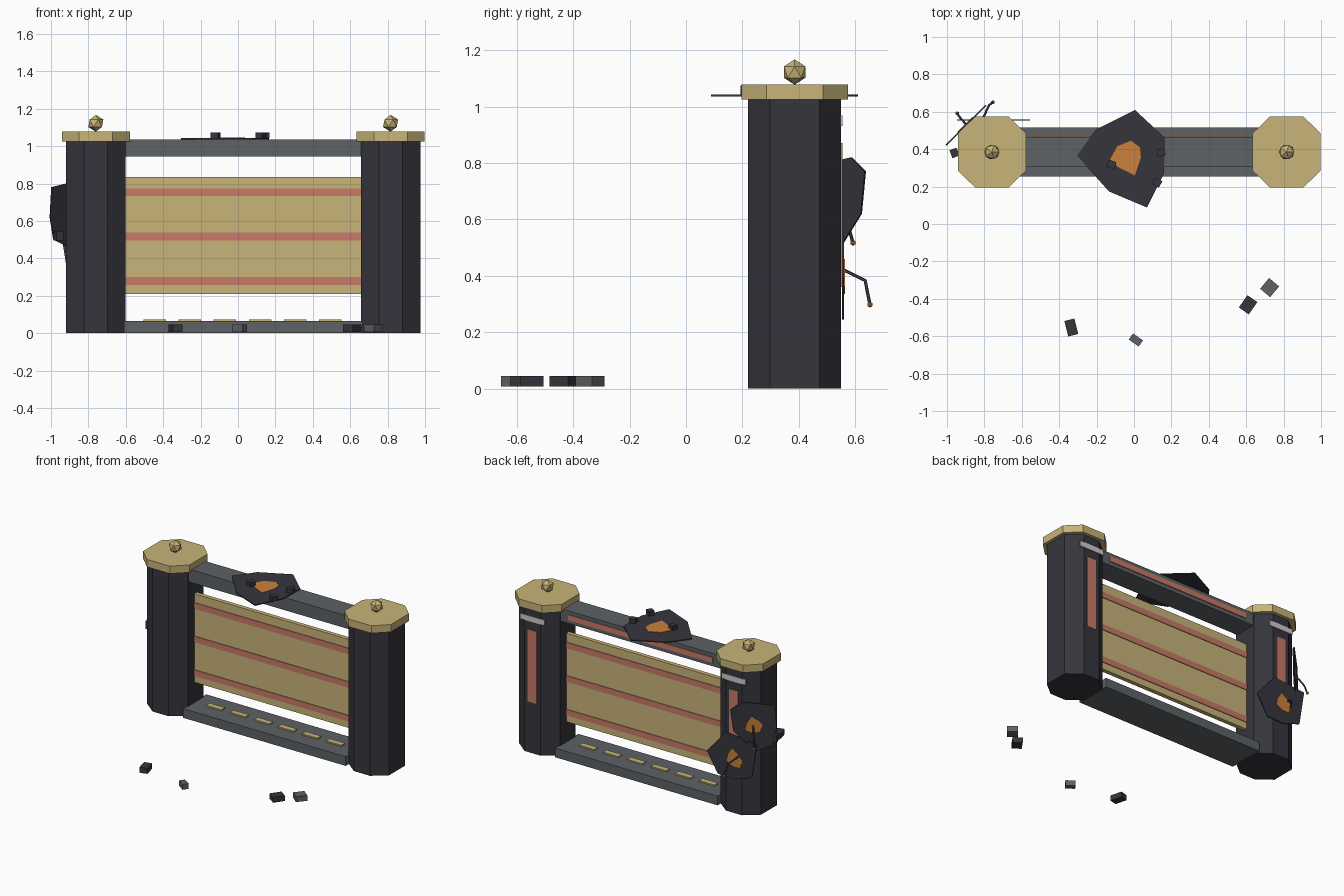
import bpy, bmesh
from math import radians, cos, sin, pi
from mathutils import Vector, Matrix

cube = bpy.data.objects.get("Cube")
if cube:
    bpy.data.objects.remove(cube, do_unlink=True)


def material(name, rgb):
    m = bpy.data.materials.new(name)
    m.use_nodes = True
    col = (*rgb, 1)
    m.diffuse_color = col
    bsdf = next(n for n in m.node_tree.nodes if n.type == 'BSDF_PRINCIPLED')
    bsdf.inputs["Base Color"].default_value = col
    return m


dark = material("dark stone", (.037, .036, .047))
grey = material("grey stone", (.11, .122, .132))
gold = material("pale gold", (.577, .456, .188))
red = material("faded red", (.578, .195, .138))
white = material("light grey", (.6, .6, .6))
orange = material("ember orange", (.604, .216, .045))


def finish(name, bm, mat, matrix=None):
    bmesh.ops.recalc_face_normals(bm, faces=bm.faces)
    me = bpy.data.meshes.new(name)
    bm.to_mesh(me)
    bm.free()
    me.materials.append(mat)
    ob = bpy.data.objects.new(name, me)
    if matrix:
        ob.matrix_world = matrix
    bpy.context.collection.objects.link(ob)
    return ob


def box(name, centre, size, mat, turn=0):
    bm = bmesh.new()
    bmesh.ops.create_cube(bm, size=1)
    bmesh.ops.scale(bm, vec=size, verts=bm.verts)
    return finish(name, bm, mat,
                  Matrix.Translation(centre) @ Matrix.Rotation(radians(turn), 4, 'Z'))


def slab(name, outline, depth, mat, matrix=None):
    """Flat outline in local xy, extruded along local z."""
    bm = bmesh.new()
    face = bm.faces.new([bm.verts.new((x, y, 0)) for x, y in outline])
    new = bmesh.ops.extrude_face_region(bm, geom=[face])["geom"]
    bmesh.ops.translate(bm, vec=(0, 0, depth),
                        verts=[v for v in new if isinstance(v, bmesh.types.BMVert)])
    return finish(name, bm, mat, matrix)


def octagon(hx, hy, fx, fy):
    quarter = [(hx, fy), (fx, hy)]
    half = quarter + [(-x, y) for x, y in reversed(quarter)]
    return half + [(-x, -y) for x, y in half]


def rod(name, points, radius):
    cu = bpy.data.curves.new(name, 'CURVE')
    cu.dimensions = '3D'
    cu.bevel_depth = radius
    cu.bevel_resolution = 1
    cu.use_fill_caps = True
    sp = cu.splines.new('POLY')
    sp.points.add(len(points) - 1)
    for p, co in zip(sp.points, points):
        p.co = (*co, 1)
    cu.materials.append(dark)
    bpy.context.collection.objects.link(bpy.data.objects.new(name, cu))


def ball(name, centre, radius, mat):
    bm = bmesh.new()
    bmesh.ops.create_icosphere(bm, subdivisions=1, radius=radius)
    finish(name, bm, mat, Matrix.Translation(centre))


MID = .385   # depth of the gate's centre line
CX = .028    # middle of the span

# Pillars with caps, finials and back trim
for side, x in (("right", -.76), ("left", .816)):
    slab(side + "_pillar", octagon(.159, .165, .063, .088), 1.03, dark,
         Matrix.Translation((x, MID, 0)))
    slab(side + "_cap", octagon(.182, .189, .09, .1), .053, gold,
         Matrix.Translation((x, MID, 1.025)))
    ball(side + "_finial", (x, MID, 1.122), .045, gold)
    box(side + "_back_stripe", (x, .551, .615), (.07, .006, .51), red)
    box(side + "_back_band", (x, .551, .949), (.19, .008, .038), white)

# Beam, base and hanging panel
box("top_beam", (CX, MID, .99), (1.29, .16, .09), grey)
box("beam_back_stripe", (CX, .467, .99), (1.13, .008, .038), red)
box("base_beam", (CX, MID, .0325), (1.275, .262, .065), grey)
box("panel", (CX, MID, .522), (1.265, .03, .626), gold)
for i, z in enumerate((.753, .516, .278)):
    box(f"panel_stripe_{i}", (CX, MID, z), (1.262, .04, .042), red)
for i in range(6):
    box(f"base_tab_{i}", (.024 + (i - 2.5) * .188, MID, .068), (.12, .04, .012), gold)

# Scorched plate lying on the beam
slab("top_plate", [(.005, .61), (.166, .46), (.16, .27), (.07, .088),
                   (-.134, .174), (-.305, .366), (-.203, .505)],
     .007, dark, Matrix.Translation((0, 0, 1.036)))
slab("top_ember", [(-.016, .446), (.032, .41), (.037, .355), (.005, .26),
                   (-.09, .307), (-.128, .345), (-.09, .415)],
     .004, orange, Matrix.Translation((0, 0, 1.042)))
for i, (x, y, turn) in enumerate(((-.12, .318, -20), (.144, .382, 10), (.123, .222, -30))):
    box(f"top_chip_{i}", (x, y, 1.058), (.044, .04, .032), dark, turn)


def wall_frame(origin, angle):
    """Local x runs sideways, local y runs up, local z points out of the wall."""
    out = Vector((cos(angle), sin(angle), 0))
    up = Vector((0, 0, 1))
    m = Matrix((up.cross(out), up, out)).transposed().to_4x4()
    return Matrix.Translation(origin) @ m


def ember(r):
    radii = (1, .75, 1.1, .8, 1, .85, 1.05)
    return [(r * k * cos(2 * pi * i / 7), r * k * sin(2 * pi * i / 7))
            for i, k in enumerate(radii)]


# Broken plates on the right pillar: one on the back, one on the corner
back = wall_frame((-.76, .553, .39), pi / 2)
slab("back_plate", [(-.057, .17), (.186, .145), (.147, -.1), (.014, -.145),
                    (-.119, -.14), (-.205, 0)], .007, dark, back)
slab("back_ember", ember(.065), .004, orange, back @ Matrix.Translation((.012, 0, .006)))
corner = wall_frame((-.895, .527, .65), pi * .75)
slab("corner_plate", [(-.15, .12), (-.08, .17), (.14, .13), (.152, -.03),
                      (.125, -.15), (.01, -.19), (-.13, -.03)], .007, dark, corner)
slab("corner_ember", ember(.06), .004, orange, corner @ Matrix.Translation((0, 0, .006)))
box("corner_chip", (-.96, .38, .52), (.04, .045, .05), dark, 20)

# Bent wires with glowing tips
rod("back_wire", [(-.81, .56, .42), (-.775, .635, .383), (-.754, .652, .298)], .006)
ball("back_wire_tip", (-.754, .652, .298), .011, orange)
rod("corner_wire", [(-.9, .535, .65), (-.935, .575, .575), (-.945, .592, .517)], .006)
ball("corner_wire_tip", (-.945, .592, .517), .011, orange)

# Rubble on the ground
for i, (x, y, sx, sy, turn, mat) in enumerate((
        (-.335, -.553, .055, .085, 14, dark), (.01, -.62, .065, .04, -35, grey),
        (.61, -.432, .065, .08, -35, dark), (.725, -.34, .07, .075, -40, grey))):
    box(f"rubble_{i}", (x, y, .026), (sx, sy, .038), mat, turn)
